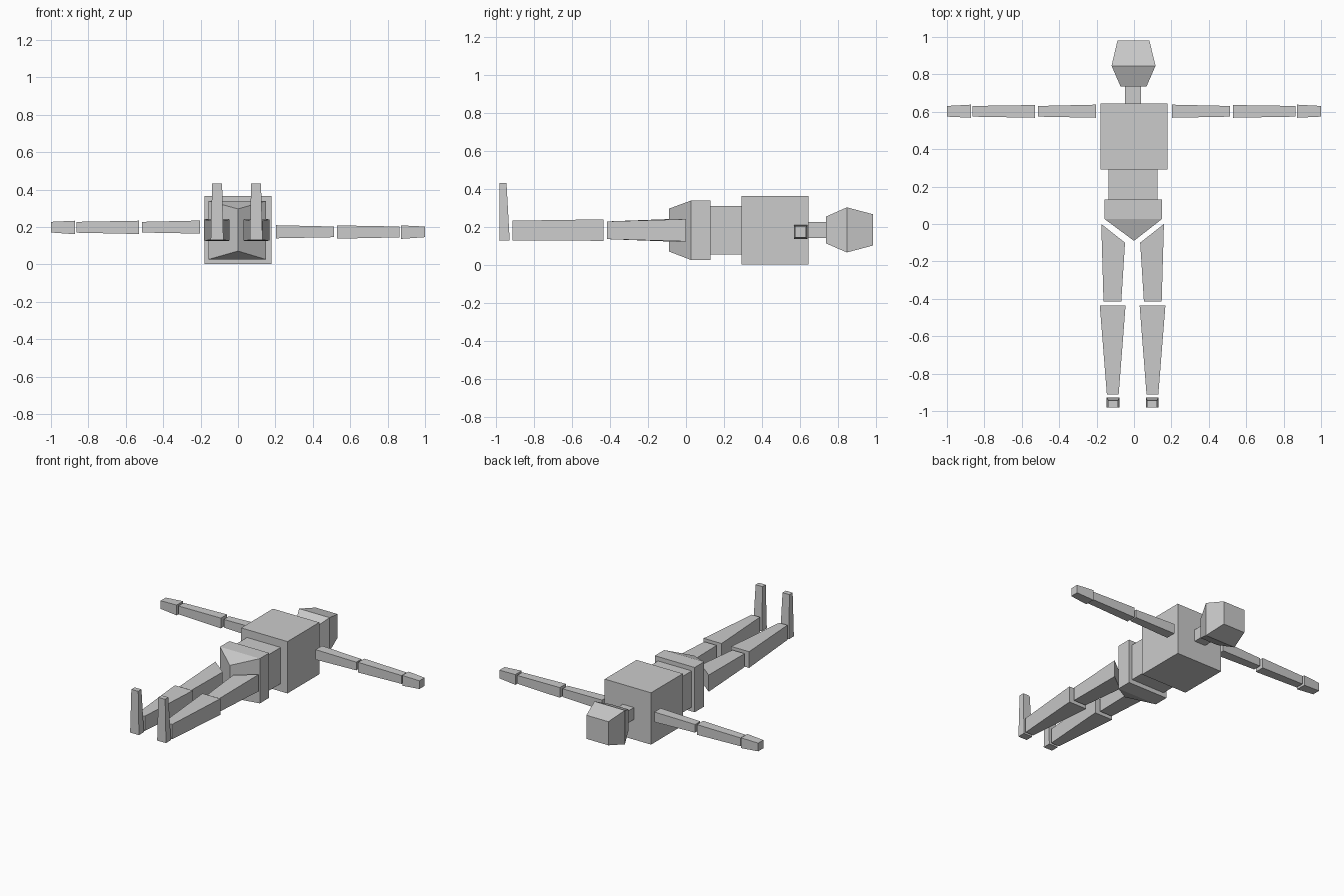
import bpy
import bmesh

if "Cube" in bpy.data.objects:
    bpy.data.objects.remove(bpy.data.objects["Cube"])


def loft(name, axis, sections, mirror=None):
    """Box-like part lofted through rectangles (pos, a0, a1, b0, b1).
    pos may be a pair (at a0, at a1) for a slanted end.
    mirror = (x shift, z shift) flips the part to the other side."""
    bm = bmesh.new()
    rings = []
    for pos, a0, a1, b0, b1 in sections:
        p0, p1 = pos if isinstance(pos, tuple) else (pos, pos)
        ring = []
        for p, a, b in ((p0, a0, b0), (p1, a1, b0), (p1, a1, b1), (p0, a0, b1)):
            x, y, z = {'x': (p, a, b), 'y': (a, p, b), 'z': (a, b, p)}[axis]
            if mirror:
                x, z = -x + mirror[0], z + mirror[1]
            ring.append(bm.verts.new((x, y, z)))
        rings.append(ring)
    for lo, hi in zip(rings, rings[1:]):
        for i in range(4):
            j = (i + 1) % 4
            bm.faces.new((lo[i], lo[j], hi[j], hi[i]))
    bm.faces.new(rings[0])
    bm.faces.new(rings[-1])
    bmesh.ops.remove_doubles(bm, verts=bm.verts, dist=1e-5)
    bmesh.ops.dissolve_degenerate(bm, edges=bm.edges, dist=1e-5)
    bmesh.ops.recalc_face_normals(bm, faces=bm.faces)
    mesh = bpy.data.meshes.new(name)
    bm.to_mesh(mesh)
    bm.free()
    bpy.context.collection.objects.link(bpy.data.objects.new(name, mesh))


# Trunk and head, lying along y
loft("chest", 'y', [(0.292, -0.18, 0.178, 0.003, 0.365),
                    (0.643, -0.18, 0.178, 0.003, 0.365)])
loft("abdomen", 'y', [(0.125, -0.135, 0.125, 0.057, 0.31),
                      (0.292, -0.135, 0.125, 0.057, 0.31)])
loft("pelvis", 'y', [(0.13, -0.158, 0.15, 0.027, 0.34),
                     (0.027, -0.158, 0.15, 0.027, 0.34),
                     (-0.09, 0.0, 0.0, 0.072, 0.297)])
loft("neck", 'y', [(0.643, -0.048, 0.038, 0.143, 0.227),
                   (0.735, -0.048, 0.038, 0.143, 0.227)])
loft("head", 'y', [(0.735, -0.072, 0.067, 0.115, 0.255),
                   (0.846, -0.12, 0.115, 0.067, 0.304),
                   (0.982, -0.088, 0.082, 0.103, 0.268)])

# Arms: the left one sits slightly higher
for side, m in (("right", None), ("left", (0.0, 0.025))):
    loft(side + "_upper_arm", 'x', [(0.202, 0.568, 0.638, 0.14, 0.21),
                                    (0.512, 0.574, 0.631, 0.146, 0.203)], m)
    loft(side + "_forearm", 'x', [(0.53, 0.568, 0.636, 0.138, 0.209),
                                  (0.863, 0.574, 0.631, 0.145, 0.203)], m)
    loft(side + "_hand", 'x', [(0.872, 0.568, 0.638, 0.137, 0.209),
                               (1.0, 0.574, 0.631, 0.146, 0.203)], m)

# Legs and upright feet
for side, m in (("right", None), ("left", (-0.015, 0.0))):
    loft(side + "_thigh", 'y', [((-0.1, 0.0), 0.033, 0.16, 0.125, 0.242),
                                (-0.415, 0.053, 0.148, 0.137, 0.23)], m)
    loft(side + "_shin", 'y', [(-0.435, 0.03, 0.168, 0.128, 0.241),
                               (-0.912, 0.067, 0.13, 0.131, 0.234)], m)
    loft(side + "_foot", 'z', [(0.13, 0.063, 0.131, -0.982, -0.927),
                               (0.433, 0.07, 0.123, -0.98, -0.944)], m)
